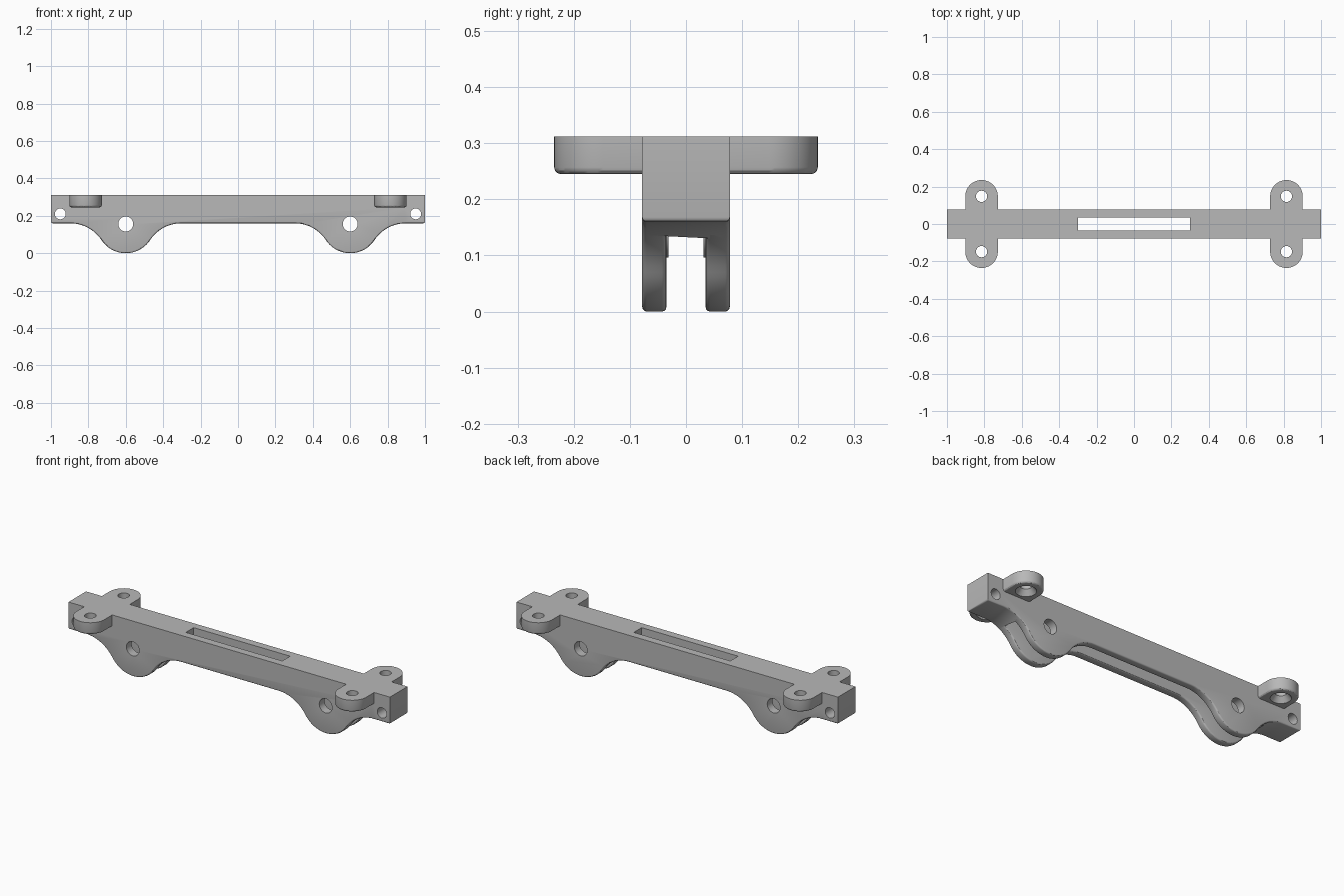
import bpy, bmesh, math
from mathutils import Vector, Matrix

if "Cube" in bpy.data.objects:
    bpy.data.objects.remove(bpy.data.objects["Cube"], do_unlink=True)

TOP, RAIL, HALF, GAP = 0.312, 0.16, 0.078, 0.035   # rail heights and half widths
AXLE_X, LOBE, FILLET = 0.6, 0.156, 0.2             # axle position, lobe radius, blend radius
EAR_X, EAR_Y, EAR_R, EAR_Z = 0.815, 0.148, 0.087, 0.245

grey = bpy.data.materials.new("plain_grey")
grey.use_nodes = True
grey.diffuse_color = (0.48, 0.48, 0.48, 1)
grey.node_tree.nodes["Principled BSDF"].inputs["Base Color"].default_value = grey.diffuse_color


def make(name, bm):
    bmesh.ops.recalc_face_normals(bm, faces=bm.faces)
    mesh = bpy.data.meshes.new(name)
    bm.to_mesh(mesh)
    bm.free()
    mesh.materials.append(grey)
    obj = bpy.data.objects.new(name, mesh)
    bpy.context.collection.objects.link(obj)
    return obj


def prism(points, direction):
    bm = bmesh.new()
    face = bm.faces.new([bm.verts.new(p) for p in points])
    out = bmesh.ops.extrude_face_region(bm, geom=[face])
    bmesh.ops.translate(bm, vec=direction, verts=[v for v in out["geom"] if isinstance(v, bmesh.types.BMVert)])
    bmesh.ops.recalc_face_normals(bm, faces=bm.faces)
    return bm


def box(name, size, center):
    bm = bmesh.new()
    bmesh.ops.create_cube(bm, size=1)
    bmesh.ops.scale(bm, vec=size, verts=bm.verts)
    bmesh.ops.translate(bm, vec=center, verts=bm.verts)
    return make(name, bm)


def cylinder(name, r1, r2, depth, center, along_y=False):
    bm = bmesh.new()
    turn = Matrix.Rotation(math.pi / 2, 4, "X") if along_y else Matrix()
    bmesh.ops.create_cone(bm, cap_ends=True, segments=40, radius1=r1, radius2=r2,
                          depth=depth, matrix=Matrix.Translation(center) @ turn)
    return make(name, bm)


def combine(target, tool, operation):
    mod = target.modifiers.new(operation, "BOOLEAN")
    mod.operation, mod.object, mod.solver = operation, tool, "EXACT"
    bpy.context.view_layer.objects.active = target
    bpy.ops.object.modifier_apply(modifier=mod.name)
    bpy.data.objects.remove(tool, do_unlink=True)


def round_edges(bm, z_limit, radius):
    edges = [e for e in bm.edges if all(v.co.z < z_limit for v in e.verts)
             and len(e.link_faces) == 2 and e.calc_face_angle(0) > math.radians(50)]
    bmesh.ops.bevel(bm, geom=edges, offset=radius, segments=3, profile=0.5,
                    affect="EDGES", clamp_overlap=False)


def arc(cx, cz, r, start, end, n):
    return [(cx + r * math.cos(start + (end - start) * i / n),
             cz + r * math.sin(start + (end - start) * i / n)) for i in range(n + 1)]


# Rail outline: a straight bar with two round lobes blended into its underside
drop = RAIL - FILLET - LOBE
reach = math.sqrt((FILLET + LOBE) ** 2 - drop ** 2)
tilt = math.atan2(-drop, reach)
lobe = arc(AXLE_X - reach, RAIL - FILLET, FILLET, math.pi / 2, tilt, 14)
lobe += arc(AXLE_X, LOBE, LOBE, math.pi + tilt, 2 * math.pi - tilt, 28)[1:-1]
lobe += arc(AXLE_X + reach, RAIL - FILLET, FILLET, math.pi - tilt, math.pi / 2, 14)
half = lobe + [(1, RAIL), (1, TOP)]
outline = half + [(-x, z) for x, z in reversed(half)]
rail = make("rail", prism([(x, -HALF, z) for x, z in outline], (0, 2 * HALF, 0)))

# Channel underneath, with softened lower edges, and the long slot above it
combine(rail, box("channel_cutter", (1.6, 2 * GAP, 0.47), (0, 0, 0.035)), "DIFFERENCE")
bm = bmesh.new()
bm.from_mesh(rail.data)
bmesh.ops.dissolve_degenerate(bm, dist=0.0001, edges=bm.edges)
round_edges(bm, RAIL + 0.005, 0.008)
bm.to_mesh(rail.data)
bm.free()
combine(rail, box("slot_cutter", (0.6, 2 * GAP, 0.2), (0, 0, 0.35)), "DIFFERENCE")

# Mounting ears and axle bosses
for sx in (-1, 1):
    for sy in (-1, 1):
        tip = arc(sx * EAR_X, EAR_Y, EAR_R, 0, math.pi, 28)
        tip += [(sx * EAR_X - EAR_R, 0.05), (sx * EAR_X + EAR_R, 0.05)]
        bm = prism([(x, sy * y, EAR_Z) for x, y in tip], (0, 0, TOP - EAR_Z))
        round_edges(bm, EAR_Z + 0.01, 0.012)
        combine(rail, make("ear", bm), "UNION")
        combine(rail, cylinder("axle_boss", 0.06, 0.06, 0.01,
                               (sx * AXLE_X, sy * (GAP + 0.001), LOBE), True), "UNION")

# Axle holes, pin holes and countersunk screw holes
for sx in (-1, 1):
    combine(rail, cylinder("axle_hole", 0.04, 0.04, 0.4, (sx * AXLE_X, 0, LOBE), True), "DIFFERENCE")
    combine(rail, cylinder("pin_hole", 0.029, 0.029, 0.4, (sx * 0.95, 0, 0.21), True), "DIFFERENCE")
    for sy in (-1, 1):
        spot = (sx * EAR_X, sy * EAR_Y)
        combine(rail, cylinder("screw_hole", 0.03, 0.03, 0.4, (*spot, 0.28)), "DIFFERENCE")
        combine(rail, cylinder("countersink", 0.06, 0.03, 0.04, (*spot, EAR_Z + 0.01)), "DIFFERENCE")

bpy.ops.object.select_all(action="DESELECT")
rail.select_set(True)
bpy.context.view_layer.objects.active = rail
bpy.ops.object.shade_smooth_by_angle(angle=math.radians(30))
